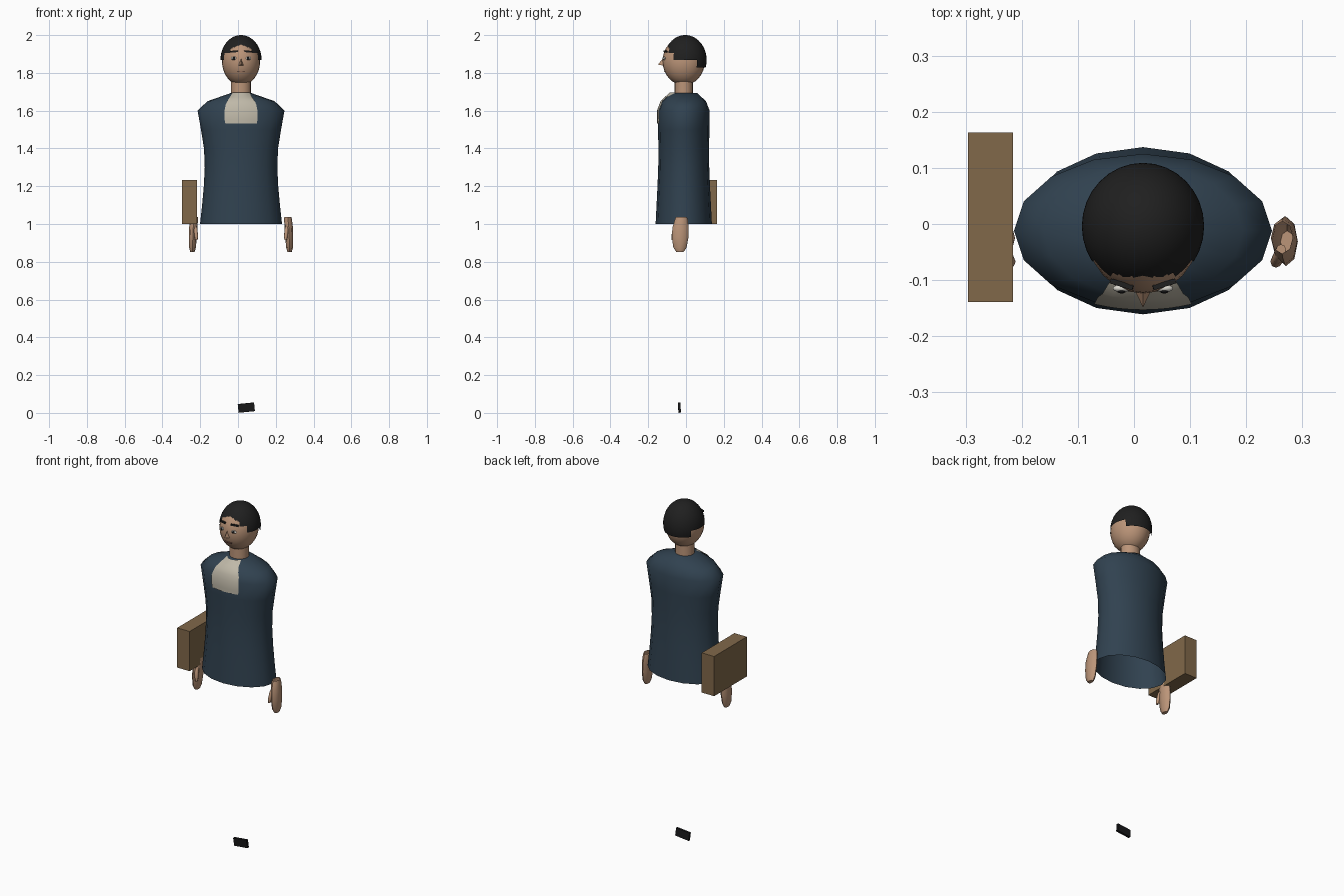
import bpy, bmesh, math
from mathutils import Matrix, Vector

if "Cube" in bpy.data.objects:
    bpy.data.objects.remove(bpy.data.objects["Cube"])

CX, CY = 0.016, -0.012   # body axis


def mat(name, r, g, b):
    m = bpy.data.materials.new(name)
    m.diffuse_color = (r, g, b, 1)
    m.use_nodes = True
    m.node_tree.nodes["Principled BSDF"].inputs["Base Color"].default_value = m.diffuse_color
    return m


SKIN = mat("skin", 0.50, 0.30, 0.19)
COAT = mat("dark_blue_cloth", 0.030, 0.054, 0.080)
CREAM = mat("cream_cloth", 0.52, 0.48, 0.39)
HAIR = mat("black_hair", 0.014, 0.014, 0.014)
WOOD = mat("brown_case", 0.22, 0.14, 0.068)
BLACK = mat("black", 0.009, 0.009, 0.010)
WHITE = mat("eye_white", 0.70, 0.68, 0.62)
LIP = mat("lip", 0.25, 0.11, 0.08)


def finish(name, bm, material, smooth=None):
    bmesh.ops.recalc_face_normals(bm, faces=bm.faces)
    me = bpy.data.meshes.new(name)
    bm.to_mesh(me)
    bm.free()
    ob = bpy.data.objects.new(name, me)
    bpy.context.collection.objects.link(ob)
    me.materials.append(material)
    if smooth:
        bpy.ops.object.select_all(action='DESELECT')
        ob.select_set(True)
        bpy.context.view_layer.objects.active = ob
        bpy.ops.object.shade_smooth_by_angle(angle=math.radians(smooth))
    return ob


def loft(name, rings, n, material, cap_low=False, cap_high=False, smooth=40):
    """Elliptical rings (cx, cy, z, rx, ry) joined into a tube."""
    bm = bmesh.new()
    rows = []
    for cx, cy, z, rx, ry in rings:
        rows.append([bm.verts.new((cx + rx * math.cos(2 * math.pi * i / n),
                                   cy + ry * math.sin(2 * math.pi * i / n), z))
                     for i in range(n)])
    for a, b in zip(rows, rows[1:]):
        for i in range(n):
            j = (i + 1) % n
            bm.faces.new((a[i], a[j], b[j], b[i]))
    if cap_low:
        bm.faces.new(rows[0])
    if cap_high:
        bm.faces.new(rows[-1])
    return finish(name, bm, material, smooth)


def box(name, centre, size, material, rot=None):
    bm = bmesh.new()
    bmesh.ops.create_cube(bm, size=1)
    m = Matrix.Translation(centre) @ (rot or Matrix()) @ Matrix.Diagonal((*size, 1))
    bm.transform(m)
    return finish(name, bm, material)


def ball(name, centre, radii, material, u=24, v=16, keep=None):
    bm = bmesh.new()
    bmesh.ops.create_uvsphere(bm, u_segments=u, v_segments=v, radius=1)
    bm.transform(Matrix.Translation(centre) @ Matrix.Diagonal((*radii, 1)))
    if keep:
        gone = [f for f in bm.faces if not keep(f.calc_center_median())]
        bmesh.ops.delete(bm, geom=gone, context='FACES')
    return finish(name, bm, material, 50)


# Torso: open at the hem, (z, half width, half depth)
PROFILE = [(1.0, 0.217, 0.149), (1.1, 0.206, 0.144), (1.2, 0.197, 0.139),
           (1.3, 0.192, 0.135), (1.4, 0.196, 0.134), (1.5, 0.212, 0.136),
           (1.6, 0.230, 0.137), (1.65, 0.178, 0.118), (1.693, 0.055, 0.071)]
loft("torso", [(CX, CY, z, a, b) for z, a, b in PROFILE], 16, COAT, cap_high=True, smooth=60)


def torso_radii(z):
    for (z0, a0, b0), (z1, a1, b1) in zip(PROFILE, PROFILE[1:]):
        if z <= z1:
            t = (z - z0) / (z1 - z0)
            return a0 + t * (a1 - a0), b0 + t * (b1 - b0)
    return PROFILE[-1][1:]


# Cream bib lying just over the chest
bm = bmesh.new()
rows = []
for z, w in [(1.53, 0.083), (1.55, 0.087), (1.6, 0.087), (1.63, 0.081),
             (1.65, 0.072), (1.67, 0.058), (1.693, 0.045)]:
    a, b = torso_radii(z)
    row = []
    for i in range(9):
        x = w * (i / 4 - 1)
        y = CY - b * math.sqrt(max(0, 1 - (x / a) ** 2)) - 0.004
        row.append(bm.verts.new((CX + x, y, z + 0.002)))
    rows.append(row)
for a, b in zip(rows, rows[1:]):
    for i in range(8):
        bm.faces.new((a[i], a[i + 1], b[i + 1], b[i]))
finish("bib", bm, CREAM, 60)

# Neck and head
loft("neck", [(CX, CY, 1.67, 0.053, 0.049), (CX, CY, 1.78, 0.053, 0.049)], 16, SKIN)
HEAD = Vector((CX, -0.012, 1.862))
HR = Vector((0.101, 0.112, 0.127))
ball("head", HEAD, HR, SKIN)


def hair_zone(p):
    if p.y < -0.092:
        low = 1.935
    elif p.y < -0.052:
        low = 1.903 if abs(p.x - CX) < 0.085 else 1.868
    elif p.y < 0.052:
        low = 1.864
    else:
        low = 1.832
    return p.z > low


ball("hair", (CX, -0.004, 1.868), (0.109, 0.113, 0.132), HAIR, 32, 32, hair_zone)


def face_y(x, z):
    """Front of the head at offset x and height z."""
    k = 1 - (x / HR.x) ** 2 - ((z - HEAD.z) / HR.z) ** 2
    return HEAD.y - HR.y * math.sqrt(max(k, 0))


# Face details
for s, side in ((-1, "left"), (1, "right")):
    x = s * 0.038
    y = face_y(x, 1.878)
    ball("eye_" + side, (CX + x, y, 1.877), (0.016, 0.007, 0.009), WHITE, 12, 8)
    ball("pupil_" + side, (CX + x, y - 0.005, 1.877), (0.008, 0.004, 0.008), BLACK, 12, 8)
    box("brow_" + side, (CX + x, face_y(x, 1.913) - 0.002, 1.913), (0.042, 0.009, 0.009), HAIR,
        Matrix.Rotation(s * 0.3, 4, 'Z') @ Matrix.Rotation(s * 0.06, 4, 'Y'))
box("mouth", (CX, face_y(0, 1.806) - 0.001, 1.806), (0.044, 0.008, 0.005), LIP)

# Wedge nose
bm = bmesh.new()
pts = [(0, -0.118, 1.882), (-0.016, -0.115, 1.838), (0.016, -0.115, 1.838), (0, -0.149, 1.844)]
v = [bm.verts.new((CX + x, y, z)) for x, y, z in pts]
for f in ((0, 1, 3), (0, 3, 2), (1, 2, 3), (0, 2, 1)):
    bm.faces.new([v[i] for i in f])
finish("nose", bm, SKIN)

# Hands with thumbs, open at the wrist
for s, side in ((-1, "left"), (1, "right")):
    def hx(x):
        return CX + s * x
    loft("hand_" + side,
         [(hx(0.257), -0.032, 0.853, 0.012, 0.020), (hx(0.257), -0.032, 0.875, 0.018, 0.035),
          (hx(0.255), -0.031, 0.93, 0.021, 0.044), (hx(0.253), -0.029, 0.98, 0.022, 0.043),
          (hx(0.249), -0.025, 1.02, 0.021, 0.035), (hx(0.248), -0.024, 1.038, 0.019, 0.029)],
         8, SKIN, cap_low=True, smooth=60)
    loft("thumb_" + side,
         [(hx(0.236), -0.070, 0.915, 0.006, 0.007), (hx(0.237), -0.067, 0.935, 0.010, 0.011),
          (hx(0.242), -0.058, 0.975, 0.011, 0.012), (hx(0.246), -0.046, 1.0, 0.009, 0.010)],
         8, SKIN, cap_low=True, cap_high=True, smooth=60)

# Case at the side, and the small block on the ground
box("case", (-0.256, 0.012, 1.116), (0.080, 0.302, 0.232), WOOD)
box("small_block", (0.044, -0.035, 0.028), (0.087, 0.013, 0.046), BLACK,
    Matrix.Rotation(-0.10, 4, 'Y') @ Matrix.Rotation(0.06, 4, 'X'))
